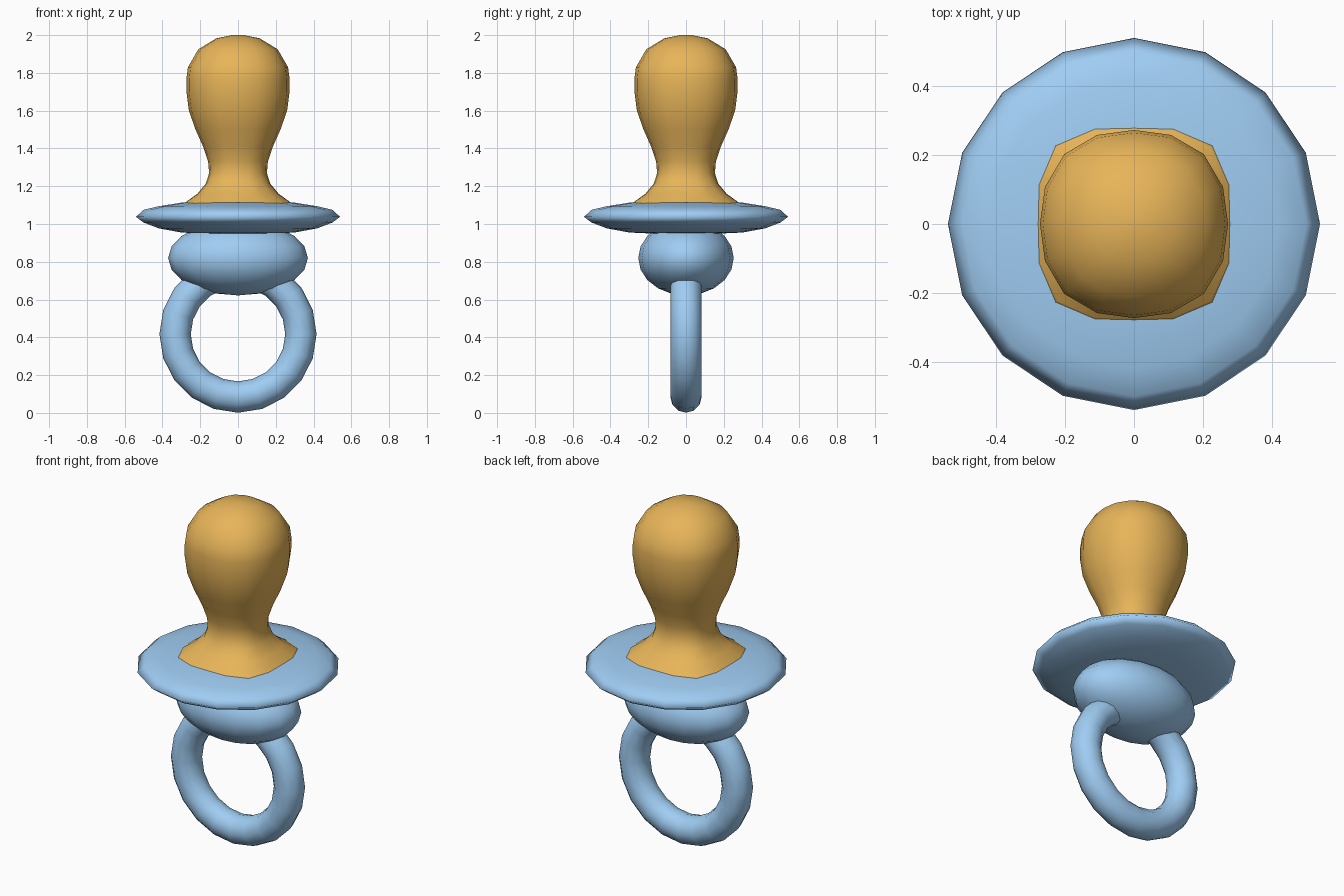
import bpy, bmesh
from math import sin, cos, pi

if "Cube" in bpy.data.objects:
    bpy.data.objects.remove(bpy.data.objects["Cube"])


def material(name, color):
    m = bpy.data.materials.new(name)
    m.diffuse_color = color
    m.use_nodes = True
    m.node_tree.nodes["Principled BSDF"].inputs["Base Color"].default_value = m.diffuse_color
    return m


blue = material("blue_plastic", (0.35, 0.61, 0.9, 1))
amber = material("amber_rubber", (0.8, 0.46, 0.1, 1))


def lathe(name, profile, mat, sides=16):
    """Stack rings of (radius, z, squareness) from bottom to top."""
    bm = bmesh.new()
    rings = []
    for r, z, k in profile:
        ring = []
        for i in range(sides):
            a = 2 * pi * i / sides
            q = r * (1 + k * sin(2 * a) ** 2)
            ring.append(bm.verts.new((q * cos(a), q * sin(a), z)))
        rings.append(ring)
    for lo, hi in zip(rings, rings[1:]):
        for i in range(sides):
            j = (i + 1) % sides
            bm.faces.new((lo[i], lo[j], hi[j], hi[i]))
    # close both ends with a fan to the axis
    for ring, z in ((rings[0][::-1], profile[0][1]), (rings[-1], profile[-1][1])):
        c = bm.verts.new((0, 0, z))
        for i in range(sides):
            bm.faces.new((ring[i], ring[(i + 1) % sides], c))
    for f in bm.faces:
        f.smooth = True
    mesh = bpy.data.meshes.new(name)
    bm.to_mesh(mesh)
    bm.free()
    mesh.materials.append(mat)
    obj = bpy.data.objects.new(name, mesh)
    bpy.context.collection.objects.link(obj)
    return obj


def finish(name, mat):
    obj = bpy.context.object
    obj.name = name
    obj.data.materials.append(mat)
    bpy.ops.object.shade_smooth()
    return obj


# Teat: squarish flared base, narrow neck, round bulb
lathe("teat", [
    (0.30, 1.09, 0.14), (0.275, 1.117, 0.14), (0.215, 1.16, 0.12), (0.17, 1.215, 0.09),
    (0.153, 1.27, 0.07), (0.158, 1.33, 0.05), (0.185, 1.41, 0.05),
    (0.225, 1.50, 0.05), (0.26, 1.60, 0.05), (0.273, 1.70, 0.05),
    (0.273, 1.77, 0.05), (0.265, 1.83, 0.05), (0.21, 1.925, 0.04),
    (0.115, 1.983, 0.02), (0.03, 2.0, 0)], amber)

# Mouth shield: lens-shaped disc
lathe("shield", [
    (0.15, 0.948, 0), (0.30, 0.955, 0), (0.42, 0.977, 0), (0.50, 1.008, 0),
    (0.54, 1.038, 0), (0.50, 1.075, 0), (0.42, 1.094, 0), (0.30, 1.113, 0),
    (0.15, 1.117, 0)], blue)

# Oval knob under the shield
bpy.ops.mesh.primitive_uv_sphere_add(segments=16, ring_count=10, radius=1,
                                     location=(0, 0, 0.82))
bpy.context.object.scale = (0.37, 0.253, 0.198)
finish("knob", blue)

# Handle ring hanging from the knob
bpy.ops.mesh.primitive_torus_add(major_segments=20, minor_segments=12,
                                 major_radius=0.333, minor_radius=0.083,
                                 location=(0, 0, 0.417), rotation=(pi / 2, 0, 0))
finish("handle_ring", blue)
